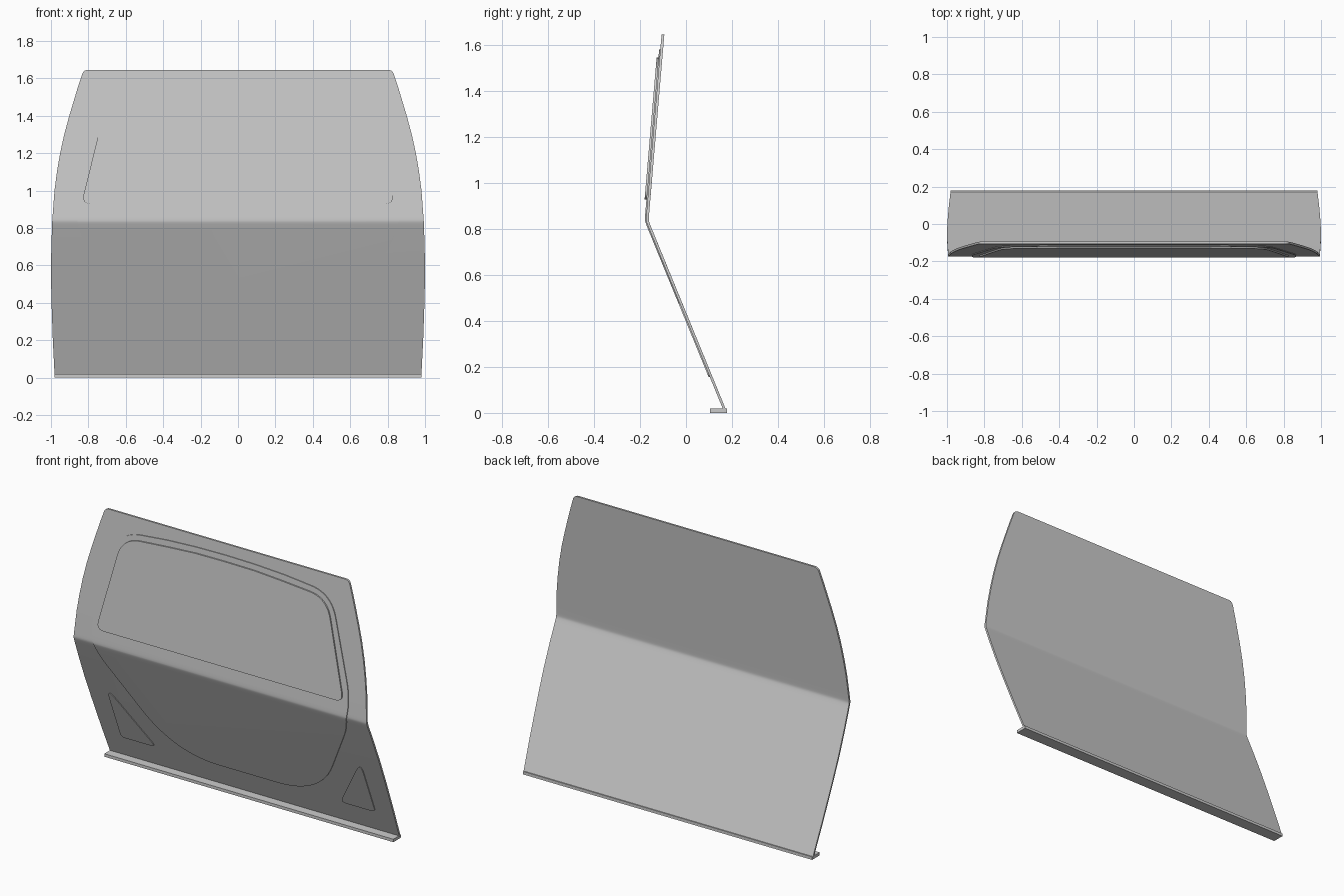
import bpy, bmesh
from math import sqrt, radians
from mathutils import Vector

if "Cube" in bpy.data.objects:
    bpy.data.objects.remove(bpy.data.objects["Cube"])

FOLD = 0.835


def skin_y(z):
    """Front surface of the folded door: two slopes with a soft crease."""
    low = -0.175 + (FOLD - z) * 0.41
    up = -0.175 + (z - FOLD) * 0.085
    return (low + up + sqrt((low - up) ** 2 + 0.004 ** 2)) / 2


def rounded(corners, steps=8):
    """Open chain of (x, z, round length) with rounded corners."""
    pts = []
    for i, (x, z, t) in enumerate(corners):
        c = Vector((x, z))
        if not t:
            pts.append(c)
            continue
        prev = Vector(corners[i - 1][:2])
        nxt = Vector(corners[(i + 1) % len(corners)][:2])
        a = c + (prev - c).normalized() * t
        b = c + (nxt - c).normalized() * t
        for k in range(steps + 1):
            s = k / steps
            pts.append(a * (1 - s) ** 2 + c * 2 * s * (1 - s) + b * s * s)
    return pts


def mirrored(half):
    """Close a right-hand half outline across x = 0."""
    return half + [Vector((-p.x, p.y)) for p in reversed(half) if p.x > 1e-5]


def plate(name, outline, front, back):
    """Sheet following the door fold; front/back are y offsets from the skin."""
    bm = bmesh.new()
    bm.faces.new([bm.verts.new((p.x, 0, p.y)) for p in outline])
    for d in (-0.03, -0.015, -0.006, 0, 0.006, 0.015, 0.03):
        bmesh.ops.bisect_plane(bm, geom=bm.verts[:] + bm.edges[:] + bm.faces[:],
                               plane_co=(0, 0, FOLD + d), plane_no=(0, 0, 1))
    ext = bmesh.ops.extrude_face_region(bm, geom=bm.faces[:], use_keep_orig=True)
    rear = {g for g in ext["geom"] if isinstance(g, bmesh.types.BMVert)}
    for v in bm.verts:
        v.co.y = skin_y(v.co.z) + (back if v in rear else front)
    bmesh.ops.recalc_face_normals(bm, faces=bm.faces[:])
    me = bpy.data.meshes.new(name)
    bm.to_mesh(me)
    bm.free()
    ob = bpy.data.objects.new(name, me)
    bpy.context.collection.objects.link(ob)
    bpy.ops.object.select_all(action='DESELECT')
    ob.select_set(True)
    bpy.context.view_layer.objects.active = ob
    bpy.ops.object.shade_smooth_by_angle(angle=radians(30))
    return ob


# Main folded door sheet with bowed sides
side = [(0, 1.645, 0), (0.826, 1.645, 0.025), (0.857, 1.55, 0), (0.902, 1.4, 0),
        (0.929, 1.3, 0), (0.951, 1.2, 0), (0.968, 1.1, 0), (0.981, 1.0, 0),
        (0.993, 0.84, 0), (0.998, 0.7, 0), (1.0, 0.55, 0), (0.997, 0.4, 0),
        (0.99, 0.2, 0), (0.98, 0, 0), (0, 0, 0)]
plate("door_sheet", mirrored(rounded(side)), 0, 0.012)

# Large raised panel on the front
panel = [(0, 1.58, 0), (0.2, 1.577, 0), (0.4, 1.567, 0), (0.717, 1.537, 0.14),
         (0.902, 0.861, 0.2), (0.495, 0.16, 0.3), (0, 0.16, 0)]
plate("raised_panel", mirrored(rounded(panel, 12)), -0.005, 0.004)

# Window pad standing out from the panel
window = [(0, 1.545, 0), (0.2, 1.543, 0), (0.38, 1.532, 0), (0.694, 1.508, 0.12),
          (0.838, 0.928, 0.055), (0, 0.928, 0)]
plate("window", mirrored(rounded(window, 10)), -0.013, 0.004)

# Triangular corner pads, left and right
tri = rounded([(0.862, 0.515, 0.085), (0.862, 0.155, 0.028), (0.625, 0.155, 0.04)])
plate("corner_pad_right", tri, -0.005, 0.004)
plate("corner_pad_left", [Vector((-p.x, p.y)) for p in tri], -0.005, 0.004)

# Sill lip along the bottom edge
bpy.ops.mesh.primitive_cube_add(size=1, location=(0, 0.1415, 0.009))
lip = bpy.context.object
lip.name = "bottom_lip"
lip.scale = (1.96, 0.073, 0.018)
